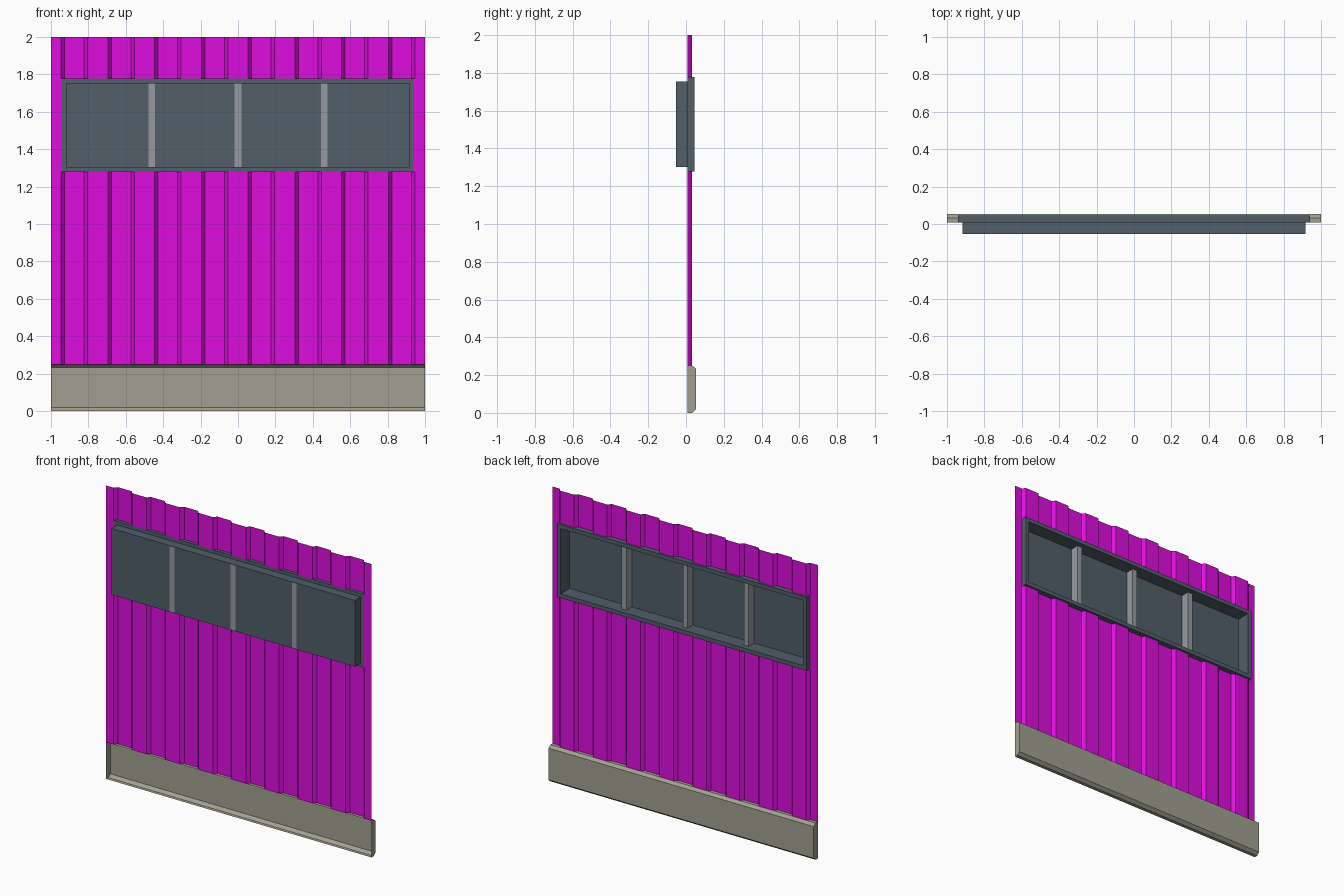
import bpy, bmesh

if "Cube" in bpy.data.objects:
    bpy.data.objects.remove(bpy.data.objects["Cube"])


def material(name, rgb):
    """Flat colour given as 0-255 sRGB."""
    m = bpy.data.materials.new(name)
    m.diffuse_color = [((c / 255 + 0.055) / 1.055) ** 2.4 for c in rgb] + [1]
    m.use_nodes = True
    m.node_tree.nodes["Principled BSDF"].inputs["Base Color"].default_value = m.diffuse_color
    return m


MAGENTA = material("magenta sheet", (222, 13, 222))
STONE = material("warm grey base", (162, 160, 145))
SLATE = material("slate window", (82, 94, 106))
STEEL = material("light grey bar", (150, 155, 160))


def finish(name, bm, mat, recalc=True):
    if recalc:
        bmesh.ops.recalc_face_normals(bm, faces=bm.faces)
    mesh = bpy.data.meshes.new(name)
    bm.to_mesh(mesh)
    bm.free()
    mesh.materials.append(mat)
    ob = bpy.data.objects.new(name, mesh)
    bpy.context.collection.objects.link(ob)
    return ob


def box(name, x0, x1, y0, y1, z0, z1, mat):
    bm = bmesh.new()
    bmesh.ops.create_cube(bm, size=1)
    for v in bm.verts:
        v.co = (x0 + (v.co.x + 0.5) * (x1 - x0),
                y0 + (v.co.y + 0.5) * (y1 - y0),
                z0 + (v.co.z + 0.5) * (z1 - z0))
    return finish(name, bm, mat)


# Shared depths: window front, wall front, rib back, frame back, base back
Y_WIN, Y_WALL, Y_RIB, Y_FRAME, Y_BASE = -0.053, 0.009, 0.031, 0.045, 0.053
# Window flange (outer) and window box (inner)
OX, OZ0, OZ1 = 0.941, 1.278, 1.777
IX, IZ0, IZ1 = 0.918, 1.302, 1.754

# Corrugated sheet: eight trapezoid ribs, pressed towards the back
wave = [(-1, Y_WALL)]
for i in range(8):
    c = -0.875 + 0.25 * i
    wave += [(c - 0.071, Y_WALL), (c - 0.052, Y_RIB),
             (c + 0.052, Y_RIB), (c + 0.071, Y_WALL)]
wave.append((1, Y_WALL))


def sheet(name, points, z0, z1):
    bm = bmesh.new()
    cols = [(bm.verts.new((x, y, z0)), bm.verts.new((x, y, z1))) for x, y in points]
    for a, b in zip(cols, cols[1:]):
        bm.faces.new((a[0], b[0], b[1], a[1]))
    finish(name, bm, MAGENTA, recalc=False)


sheet("lower_sheet", wave, 0.25, OZ0)
sheet("upper_sheet", wave, OZ1, 2.0)
for side, sx in (("left", -1), ("right", 1)):
    ends = sorted([(sx * OX, Y_WALL), (sx, Y_WALL)])
    sheet(side + "_sheet_strip", ends, OZ0, OZ1)

# Base plinth: chamfered channel with end caps, open at the front
profile = [(Y_WALL, 0), (0.032, 0), (Y_BASE, 0.018),
           (Y_BASE, 0.234), (0.032, 0.25), (Y_WALL, 0.25)]
bm = bmesh.new()
left = [bm.verts.new((-1, y, z)) for y, z in profile]
right = [bm.verts.new((1, y, z)) for y, z in profile]
for i in range(len(profile) - 1):
    bm.faces.new((left[i], left[i + 1], right[i + 1], right[i]))
bm.faces.new(left)
bm.faces.new(right)
finish("base_plinth", bm, STONE)

# Window frame: closed stepped section swept around a rectangle
T = 0.004
section = [(0, Y_WIN), (0, Y_WALL), (1, Y_WALL), (1, Y_FRAME), (2, Y_FRAME), (2, Y_WIN)]
rects = [(IX, IZ0, IZ1), (OX, OZ0, OZ1), (IX - T, IZ0 + T, IZ1 - T)]
bm = bmesh.new()
loops = []
for kind, y in section:
    x, z0, z1 = rects[kind]
    loops.append([bm.verts.new(p) for p in
                  ((-x, y, z0), (x, y, z0), (x, y, z1), (-x, y, z1))])
for k, a in enumerate(loops):
    b = loops[(k + 1) % len(loops)]
    for i in range(4):
        j = (i + 1) % 4
        bm.faces.new((a[i], a[j], b[j], b[i]))
finish("window_frame", bm, SLATE)

# Three mullions and the four panes between them
HALF = 0.018
centres = [-0.461, 0.0, 0.461]
for i, c in enumerate(centres):
    box(f"mullion_{i + 1}", c - HALF, c + HALF, Y_WIN, Y_WALL, IZ0 + T, IZ1 - T, STEEL)
starts = [-IX + T] + [c + HALF for c in centres]
stops = [c - HALF for c in centres] + [IX - T]
for i, (a, b) in enumerate(zip(starts, stops)):
    box(f"pane_{i + 1}", a, b, Y_WIN, Y_WIN + 0.003, IZ0 + T, IZ1 - T, SLATE)
